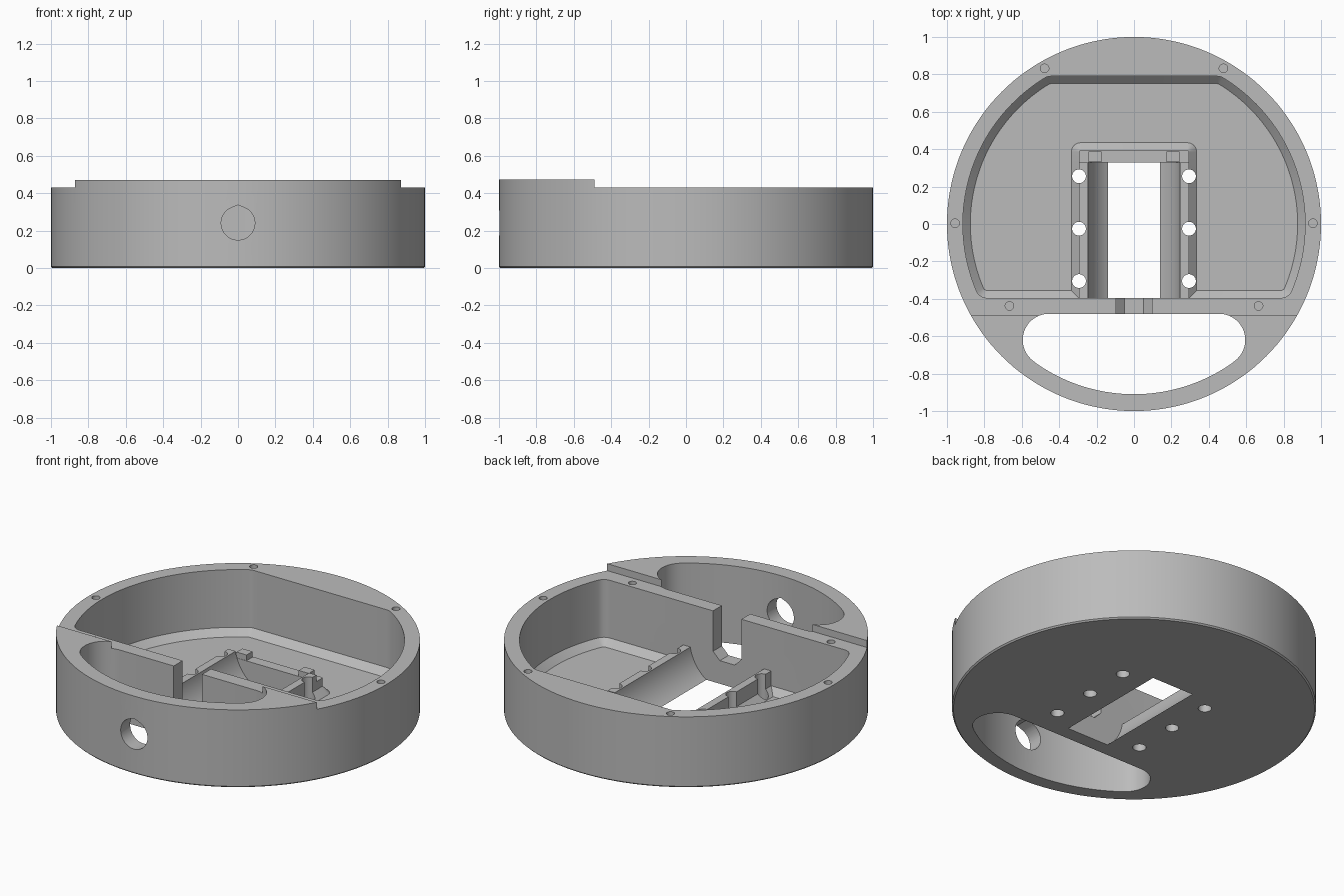
import bpy, bmesh, math

if "Cube" in bpy.data.objects:
    bpy.data.objects.remove(bpy.data.objects["Cube"])

grey = bpy.data.materials.new("plain grey")
grey.diffuse_color = (0.5, 0.5, 0.5, 1)
grey.use_nodes = True
grey.node_tree.nodes["Principled BSDF"].inputs["Base Color"].default_value = grey.diffuse_color


def loft(name, rings):
    """Closed solid through rings that share one point count."""
    bm = bmesh.new()
    vs = [[bm.verts.new(p) for p in ring] for ring in rings]
    n = len(vs[0])
    for a, b in zip(vs, vs[1:]):
        for i in range(n):
            j = (i + 1) % n
            bm.faces.new((a[i], a[j], b[j], b[i]))
    bm.faces.new(vs[0][::-1])
    bm.faces.new(vs[-1])
    bmesh.ops.recalc_face_normals(bm, faces=bm.faces)
    me = bpy.data.meshes.new(name)
    bm.to_mesh(me)
    bm.free()
    ob = bpy.data.objects.new(name, me)
    bpy.context.collection.objects.link(ob)
    me.materials.append(grey)
    return ob


def at_z(outline, z):
    return [(x, y, z) for x, y in outline]


def along_y(name, outline, y0, y1):
    return loft(name, [[(x, y, z) for x, z in outline] for y in (y0, y1)])


def arc(cx, cy, r, a0, a1, n):
    return [(cx + r * math.cos(a0 + (a1 - a0) * i / n),
             cy + r * math.sin(a0 + (a1 - a0) * i / n)) for i in range(n + 1)]


def circle(cx, cy, r, n):
    return arc(cx, cy, r, 0, 2 * math.pi * (n - 1) / n, n - 1)


def box(name, x0, x1, y0, y1, z0, z1):
    rect = [(x0, y0), (x1, y0), (x1, y1), (x0, y1)]
    return loft(name, [at_z(rect, z0), at_z(rect, z1)])


def mirrored(right):
    """Close an outline by adding its mirror image across x = 0."""
    return right + [(-x, y) for x, y in reversed(right)]


def combine(body, other, op):
    mod = body.modifiers.new("bool", 'BOOLEAN')
    mod.operation, mod.solver, mod.object = op, 'EXACT', other
    bpy.context.view_layer.objects.active = body
    bpy.ops.object.modifier_apply(modifier=mod.name)
    bpy.data.objects.remove(other)


def cut(body, other):
    combine(body, other, 'DIFFERENCE')


def cavity(inset):
    """Round pocket with flat front and back and small corner radii."""
    R, r = 0.915 - inset, 0.06 - inset
    yf, yb = -0.335, 0.73
    xf, xb = math.sqrt(0.855**2 - yf**2), math.sqrt(0.855**2 - yb**2)
    af, ab = math.atan2(yf, xf), math.atan2(yb, xb)
    return mirrored(arc(xf, yf, r, -math.pi / 2, af, 6)
                    + arc(0, 0, R, af, ab, 40)[1:-1]
                    + arc(xb, yb, r, ab, math.pi / 2, 6))


def cradle_plan(grow):
    """Cradle footprint with rounded back corners."""
    return mirrored([(0.295 + grow, -0.43)]
                    + arc(0.285, 0.385, 0.01 + grow, 0, math.pi / 2, 6))


# Round body with a fine chamfer at the foot and a raised front rim
body = loft("round_housing", [at_z(circle(0, 0, r, 144), z)
                              for r, z in ((0.992, 0), (1, 0.008), (1, 0.472))])
cut(body, box("rim_step_cutter", -1.2, 1.2, -0.49, 1.2, 0.43, 0.6))

# Main pocket with a sloped foot
cut(body, loft("pocket_cutter", [at_z(cavity(0.04), 0.04),
                                 at_z(cavity(0), 0.08), at_z(cavity(0), 0.6)]))

# Handle opening
hx, hy, hr = 0.455, -0.62, 0.14
ha = math.atan2(hy, hx)
handle = mirrored(arc(0, 0, 0.91, -math.pi / 2 + 0.02, ha, 24)[:-1]
                  + arc(hx, hy, hr, ha, math.pi / 2, 20))
cut(body, loft("handle_cutter", [at_z(handle, -0.1), at_z(handle, 0.7)]))

# Cradle with sloped skirt, low back plate and two posts
cradle = loft("cradle", [at_z(cradle_plan(0.04), 0.02),
                         at_z(cradle_plan(0.04), 0.04),
                         at_z(cradle_plan(0), 0.08), at_z(cradle_plan(0), 0.17)])
cut(cradle, box("back_plate_cutter", -0.5, 0.5, 0.33, 0.6, 0.13, 0.4))
for s in (-1, 1):
    combine(cradle, box("post", min(s * 0.175, s * 0.242), max(s * 0.175, s * 0.242),
                        0.332, 0.388, 0.1, 0.165), 'UNION')
combine(body, cradle, 'UNION')

# Cylindrical trough that breaks through the floor as a window
cut(body, along_y("trough_cutter", circle(0, 0.207, 0.25, 72), -0.395, 0.33))

# Cable slot in the dividing wall
slot = mirrored([(0.05, 0.14), (0.095, 0.185), (0.095, 0.6)])
cut(body, along_y("slot_cutter", slot, -0.55, -0.38))

# Drop-shaped hole through the front rim
drop = arc(0, 0.24, 0.09, math.radians(112), math.radians(428), 40) + [(0, 0.337)]
cut(body, along_y("cable_hole_cutter", drop, -1.2, -0.7))

# Floor holes and blind rim screw holes
for s in (-1, 1):
    for y in (0.255, -0.025, -0.305):
        c = circle(s * 0.294, y, 0.037, 24)
        cut(body, loft("floor_hole_cutter", [at_z(c, -0.1), at_z(c, 0.4)]))
    for x, y in ((0.478, 0.832), (0.956, 0.004), (0.666, -0.438)):
        c = circle(s * x, y, 0.023, 20)
        cut(body, loft("screw_hole_cutter", [at_z(c, 0.28), at_z(c, 0.6)]))

# Smooth round walls with sharp edges kept
bpy.ops.object.select_all(action='DESELECT')
body.select_set(True)
bpy.context.view_layer.objects.active = body
bpy.ops.object.shade_smooth_by_angle(angle=math.radians(25))
